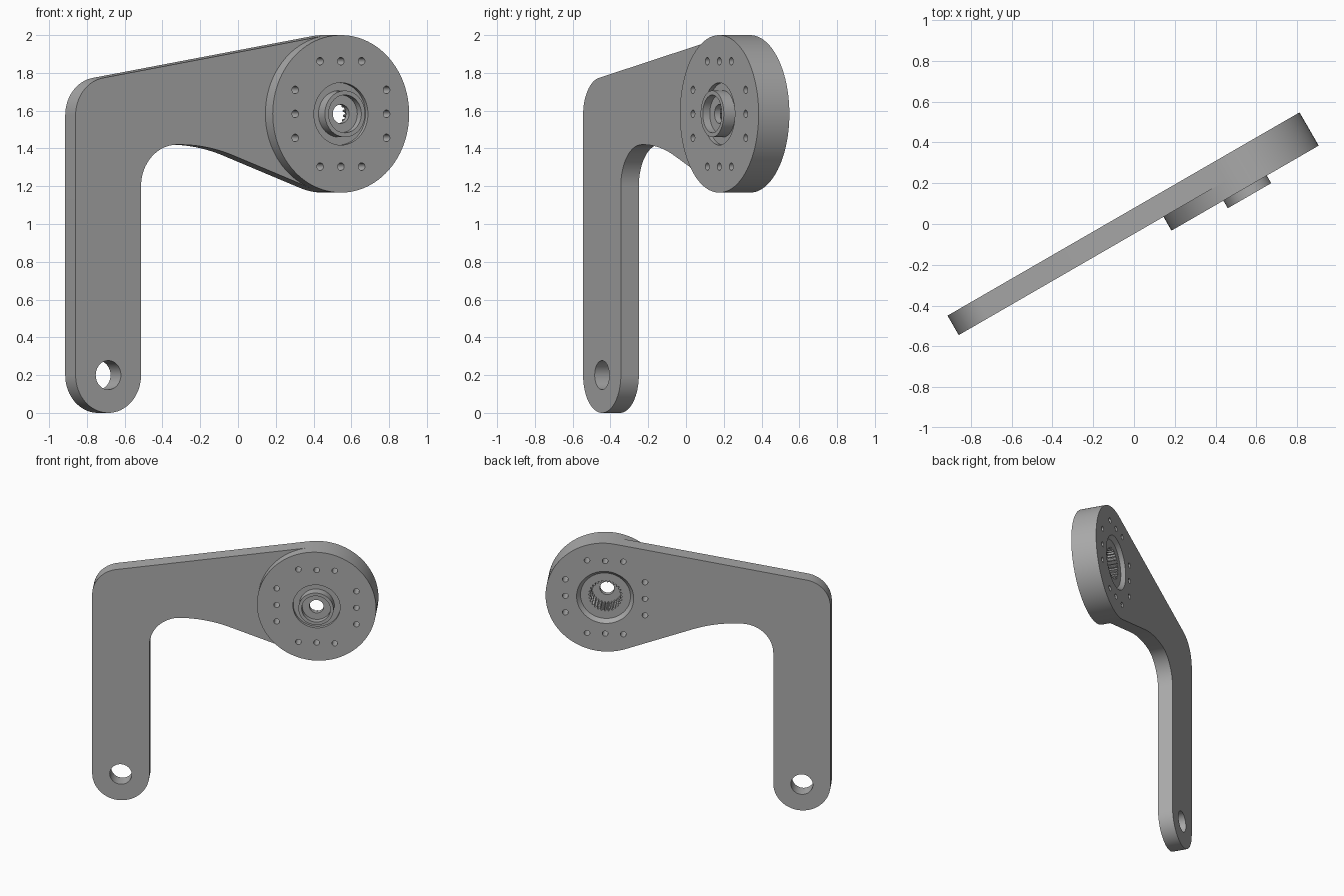
import bpy, bmesh
from math import sin, cos, pi, radians
from mathutils import Matrix, Vector

if "Cube" in bpy.data.objects:
    bpy.data.objects.remove(bpy.data.objects["Cube"], do_unlink=True)

grey = bpy.data.materials.new("plain grey")
grey.use_nodes = True
grey.diffuse_color = (0.4, 0.4, 0.4, 1)
grey.node_tree.nodes["Principled BSDF"].inputs["Base Color"].default_value = (0.4, 0.4, 0.4, 1)

TURN = radians(30)            # the whole bracket is turned about z
DISC = (0.56, 1.583)          # centre of the round head
DISC_R = 0.417
FOOT = (-0.817, 0.2)          # centre of the rounded foot
FRONT, BACK = -0.042, 0.068   # arm plate faces


def finish(name, bm):
    bmesh.ops.recalc_face_normals(bm, faces=bm.faces)
    mesh = bpy.data.meshes.new(name)
    bm.to_mesh(mesh)
    bm.free()
    mesh.materials.append(grey)
    ob = bpy.data.objects.new(name, mesh)
    bpy.context.collection.objects.link(ob)
    ob.rotation_euler.z = TURN
    return ob


def prism(name, points, y0, y1):
    """Outline in x, z pushed from depth y0 to y1."""
    bm = bmesh.new()
    face = bm.faces.new([bm.verts.new((x, y0, z)) for x, z in points])
    out = bmesh.ops.extrude_face_region(bm, geom=[face])["geom"]
    verts = [v for v in out if isinstance(v, bmesh.types.BMVert)]
    bmesh.ops.translate(bm, verts=verts, vec=(0, y1 - y0, 0))
    return finish(name, bm)


def rods(name, centres, y0, y1, r0, r1=None, sides=64):
    """Cylinders or cones along the depth axis, radius r0 at y0 and r1 at y1."""
    bm = bmesh.new()
    for x, z in centres:
        place = Matrix.Translation((x, (y0 + y1) / 2, z)) @ Matrix.Rotation(-pi / 2, 4, 'X')
        bmesh.ops.create_cone(bm, cap_ends=True, segments=sides, radius1=r0,
                              radius2=r1 or r0, depth=y1 - y0, matrix=place)
    return finish(name, bm)


def arc(centre, r, a0, a1, n=16):
    """Arc points, angles in degrees."""
    steps = [radians(a0 + (a1 - a0) * i / n) for i in range(n + 1)]
    return [(centre[0] + r * cos(a), centre[1] + r * sin(a)) for a in steps]


def combine(target, tool, operation):
    """Boolean that is applied at once; the tool is removed."""
    mod = target.modifiers.new("shape", 'BOOLEAN')
    mod.operation, mod.solver, mod.object = operation, 'EXACT', tool
    bpy.context.view_layer.update()
    graph = bpy.context.evaluated_depsgraph_get()
    mesh = bpy.data.meshes.new_from_object(target.evaluated_get(graph))
    target.modifiers.clear()
    target.data = mesh
    bpy.data.objects.remove(tool, do_unlink=True)


# Bent arm: foot, inner elbow, sweep under the head, tangent top, outer elbow
top, under = 99.4, 250
outline = arc(FOOT, 0.2, 180, 360, 32)
outline += arc((-0.397, 1.2), 0.22, 180, 90)
outline += arc((-0.38, 0.46), 0.96, 90, 70)
outline += arc(DISC, DISC_R, under, under, 1)[:1]
outline += [DISC]
outline += arc(DISC, DISC_R, top, top, 1)[:1]
outline += arc((FOOT[0], 1.576), 0.2, top, 180)
bracket = prism("bracket_arm", outline, FRONT, BACK)

# Round head, thicker than the arm towards the front
combine(bracket, rods("head", [DISC], -0.12, BACK, DISC_R, sides=96), 'UNION')

# Ring groove around a raised hub
combine(bracket, rods("groove", [DISC], -0.2, -0.095, 0.165), 'DIFFERENCE')
combine(bracket, rods("hub", [DISC], -0.163, -0.06, 0.123), 'UNION')
combine(bracket, rods("hub_bore", [DISC], -0.2, -0.12, 0.1), 'DIFFERENCE')
combine(bracket, rods("shaft_hole", [DISC], -0.2, 0.0, 0.05, sides=48), 'DIFFERENCE')

# Splined socket with a bevelled mouth in the back
teeth = 28
spline = []
for i in range(teeth * 4):
    a = 2 * pi * i / (teeth * 4)
    r = 0.118 if i % 4 < 2 else 0.104
    spline.append((DISC[0] + r * cos(a), DISC[1] + r * sin(a)))
combine(bracket, prism("spline_socket", spline, -0.085, 0.2), 'DIFFERENCE')
combine(bracket, rods("socket_mouth", [DISC], 0.04, 0.096, 0.175, 0.225), 'DIFFERENCE')

# Twelve screw holes, three on each side of a square
spots = []
for s in (-0.127, 0, 0.127):
    for side in (-0.279, 0.279):
        spots += [(DISC[0] + s, DISC[1] + side), (DISC[0] + side, DISC[1] + s)]
combine(bracket, rods("screw_holes", spots, -0.2, 0.2, 0.02, sides=24), 'DIFFERENCE')

# Pivot hole in the foot
combine(bracket, rods("pivot_hole", [FOOT], -0.2, 0.2, 0.077, sides=48), 'DIFFERENCE')

# Smooth round walls, crisp edges
bpy.ops.object.select_all(action='DESELECT')
bracket.select_set(True)
bpy.context.view_layer.objects.active = bracket
bpy.ops.object.shade_smooth_by_angle(angle=radians(25))
